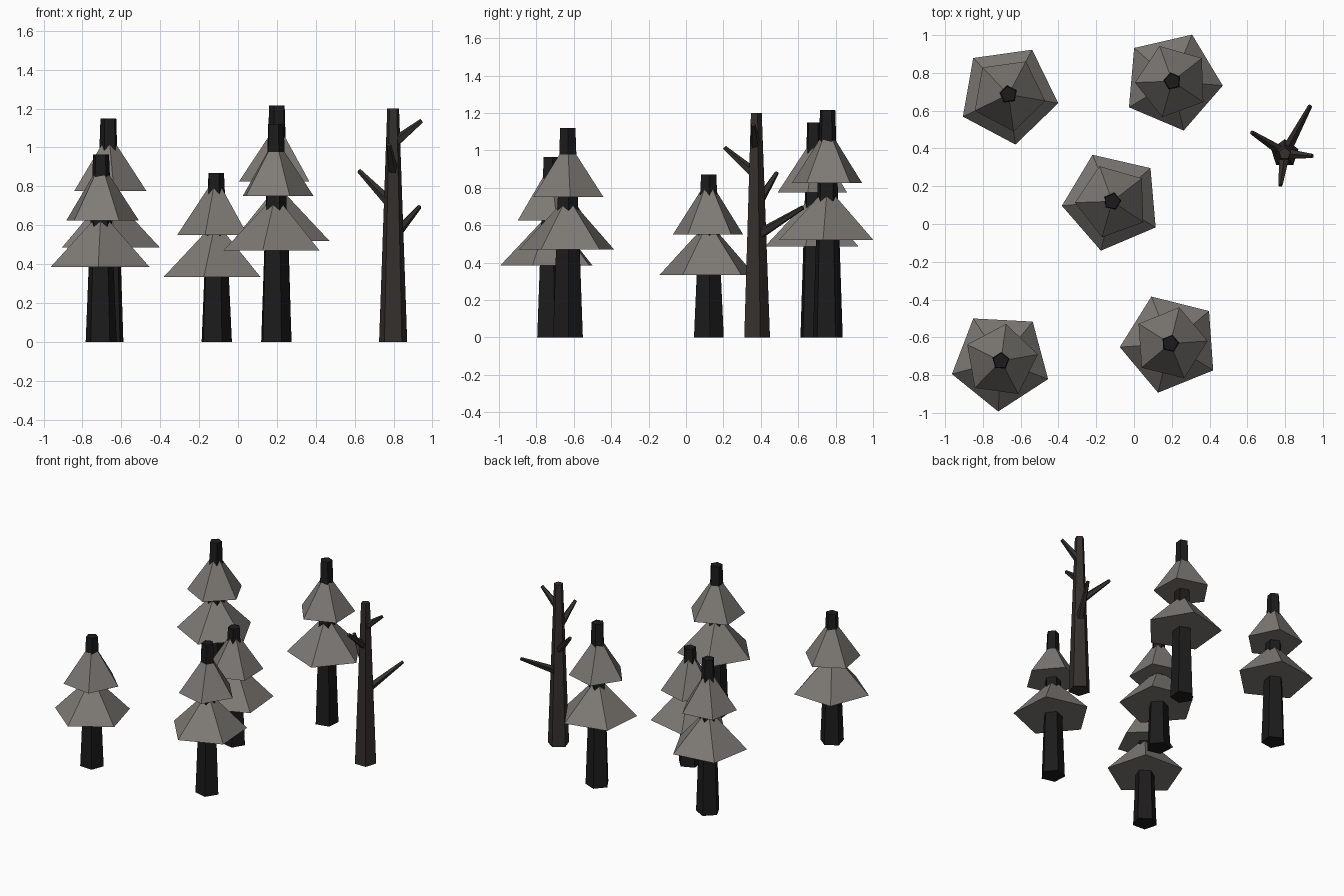
import bpy
from math import radians
from mathutils import Vector

if "Cube" in bpy.data.objects:
    bpy.data.objects.remove(bpy.data.objects["Cube"])


def material(name, rgb):
    m = bpy.data.materials.new(name)
    m.diffuse_color = (*rgb, 1)
    m.use_nodes = True
    m.node_tree.nodes["Principled BSDF"].inputs["Base Color"].default_value = m.diffuse_color
    return m


BARK = material("dark_bark", (0.012, 0.011, 0.011))
DEAD = material("dead_bark", (0.035, 0.029, 0.026))
LEAF = material("foliage", (0.21, 0.195, 0.18))


def limb(name, start, end, r1, r2, mat, angle=0, sides=5):
    """Tapered low-poly limb between two points, first corner at the given angle."""
    a, b = Vector(start), Vector(end)
    d = b - a
    bpy.ops.mesh.primitive_cone_add(vertices=sides, radius1=r1, radius2=r2,
                                    depth=d.length, location=(a + b) / 2)
    o = bpy.context.object
    o.name = name
    if d.x or d.y:
        o.rotation_euler = d.to_track_quat('Z', 'Y').to_euler()
    else:
        # cone corners start on +y, so turn back a quarter to measure from +x
        o.rotation_euler.z = radians(angle - 90)
    o.data.materials.append(mat)
    return o


# Pines: x, y, height, lower tier z, upper tier z, lower angle, upper angle
PINES = [
    (-0.665, 0.686, 1.15, 0.485, 0.775, -10, -10),
    (0.203, 0.756, 1.215, 0.52, 0.825, -5, 38),
    (-0.115, 0.12, 0.87, 0.335, 0.55, 41, 38),
    (-0.705, -0.725, 0.965, 0.385, 0.625, 51, 10),
    (0.192, -0.633, 1.12, 0.47, 0.75, 40, 4),
]
for i, (x, y, h, z1, z2, a1, a2) in enumerate(PINES, 1):
    limb(f"pine_{i}_trunk", (x, y, 0), (x, y, h), 0.084, 0.043, BARK, a1 + 36)
    limb(f"pine_{i}_lower_tier", (x, y, z1), (x, y, z1 + 0.285), 0.268, 0, LEAF, a1)
    limb(f"pine_{i}_upper_tier", (x, y, z2), (x, y, z2 + 0.30), 0.198, 0, LEAF, a2)

# Bare dead tree with four stubby branches
cx, cy = 0.798, 0.373
limb("dead_trunk", (cx, cy, 0), (cx, cy, 1.2), 0.076, 0.032, DEAD, 18)
BRANCHES = [  # root height, tip
    (1.02, (0.945, 0.36, 1.137)),
    (0.70, (0.623, 0.485, 0.88)),
    (0.54, (0.933, 0.625, 0.695)),
    (0.87, (0.775, 0.205, 1.015)),
]
for i, (z, tip) in enumerate(BRANCHES, 1):
    limb(f"dead_branch_{i}", (cx, cy, z), tip, 0.03, 0.012, DEAD)
